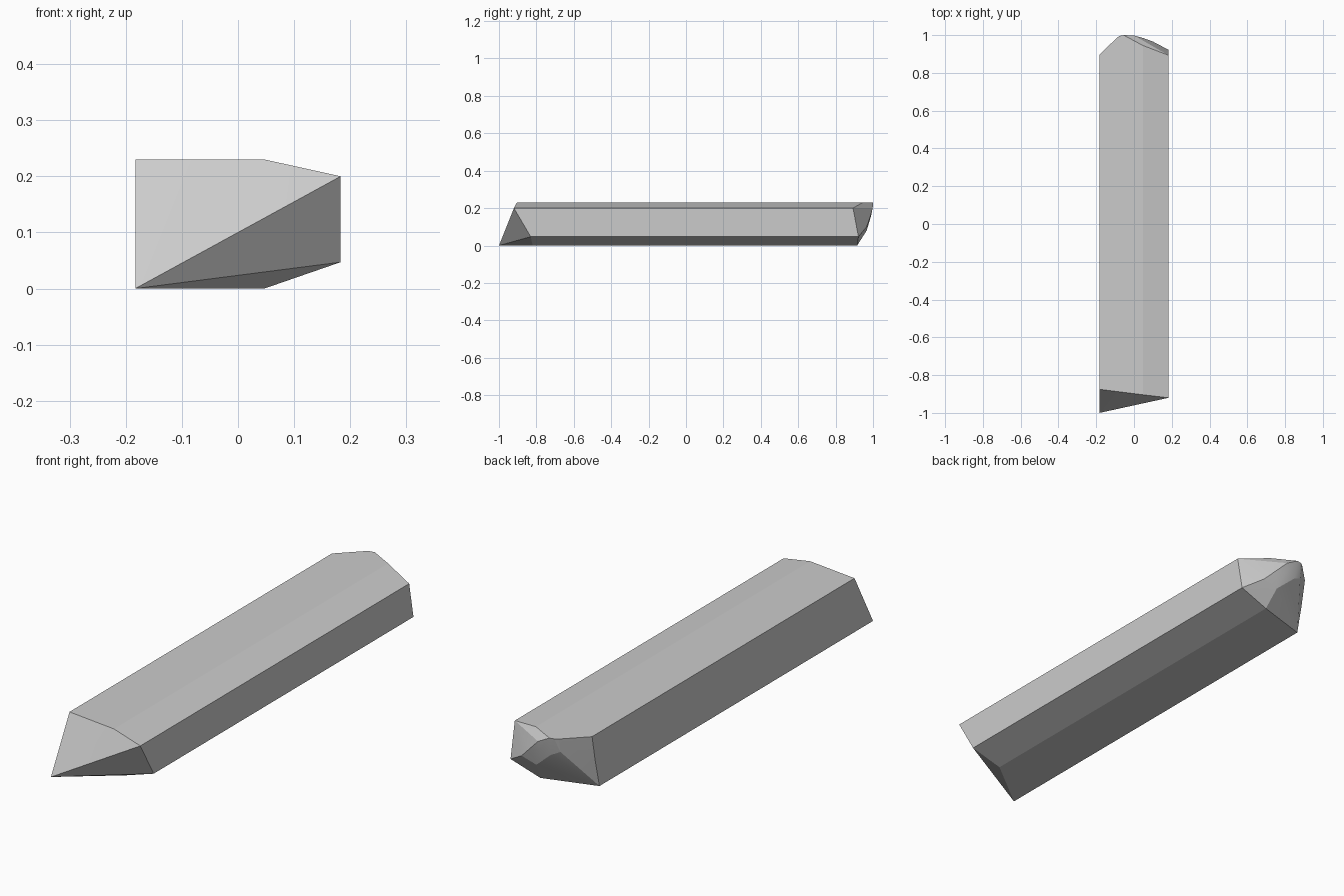
import bpy, bmesh

if "Cube" in bpy.data.objects:
    bpy.data.objects.remove(bpy.data.objects["Cube"])

# six-sided cross-section (x, z), with where each long edge starts and ends in y
rails = [
    (-0.183, 0.00, -1.00, 0.845),
    (0.047, 0.00, -0.82, 0.915),
    (0.183, 0.047, -0.83, 0.922),
    (0.183, 0.20, -0.92, 0.893),
    (0.047, 0.23, -0.904, 0.945),
    (-0.183, 0.23, -0.875, 0.895),
]
# worn, rounded tip at the back
tip = [
    (-0.183, 0.873, 0.115), (-0.09, 0.987, 0.23), (-0.075, 0.996, 0.23),
    (-0.055, 1.0, 0.23), (-0.03, 0.998, 0.215), (0.0, 0.998, 0.20),
    (0.05, 0.984, 0.15), (0.10, 0.966, 0.10), (0.03, 0.966, 0.08),
    (-0.05, 0.984, 0.15), (-0.09, 0.975, 0.17), (0.0, 0.99, 0.16),
]

bm = bmesh.new()
for x, z, y0, y1 in rails:
    bm.verts.new((x, y0, z))
    bm.verts.new((x, y1, z))
for p in tip:
    bm.verts.new(p)

# chipped block: hull of the long edges and the tip
res = bmesh.ops.convex_hull(bm, input=bm.verts[:])
loose = [v for v in bm.verts if not v.link_faces]
bmesh.ops.delete(bm, geom=loose, context='VERTS')
bmesh.ops.dissolve_limit(bm, angle_limit=0.01, verts=bm.verts[:], edges=bm.edges[:])
bmesh.ops.recalc_face_normals(bm, faces=bm.faces[:])

mesh = bpy.data.meshes.new("stone_bar")
bm.to_mesh(mesh)
bm.free()
bar = bpy.data.objects.new("stone_bar", mesh)
bpy.context.collection.objects.link(bar)
bpy.context.view_layer.objects.active = bar
bar.select_set(True)
bpy.ops.object.shade_smooth_by_angle(angle=0.2)
